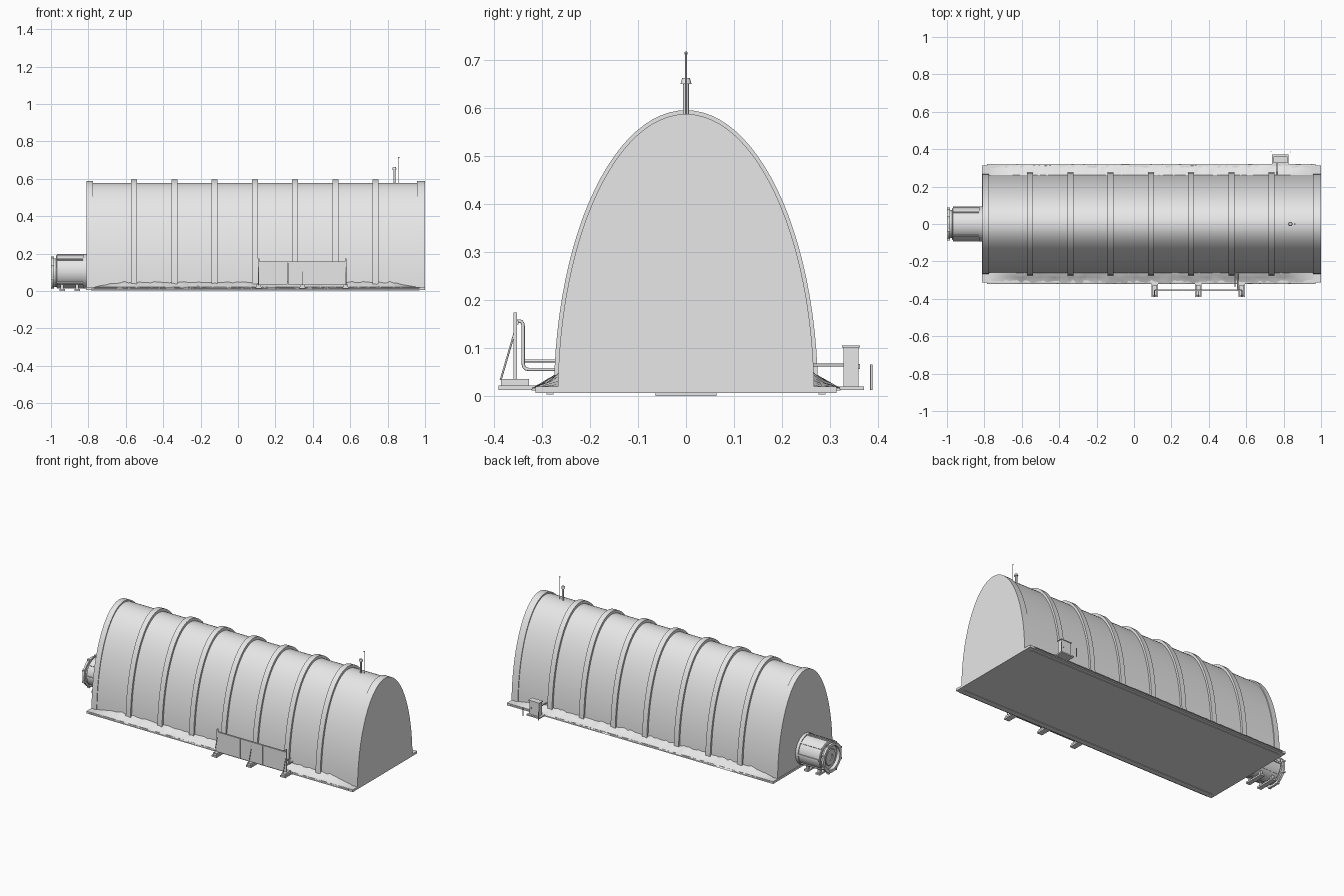
import bpy, bmesh, math, random
from mathutils import Vector, Matrix

if "Cube" in bpy.data.objects:
    bpy.data.objects.remove(bpy.data.objects["Cube"], do_unlink=True)
random.seed(4)

grey = bpy.data.materials.new("plain grey")
grey.use_nodes = True
grey.diffuse_color = (0.8, 0.8, 0.8, 1)
grey.node_tree.nodes["Principled BSDF"].inputs["Base Color"].default_value = (0.8, 0.8, 0.8, 1)


def finish(name, bm):
    """Turn a bmesh into a grey object, smooth except at sharp edges."""
    bmesh.ops.recalc_face_normals(bm, faces=bm.faces)
    for f in bm.faces:
        f.smooth = True
    for e in bm.edges:
        e.smooth = e.is_manifold and e.calc_face_angle(0) < math.radians(30)
    me = bpy.data.meshes.new(name)
    bm.to_mesh(me)
    bm.free()
    me.materials.append(grey)
    ob = bpy.data.objects.new(name, me)
    bpy.context.collection.objects.link(ob)
    return ob


def box(name, x0, x1, y0, y1, z0, z1):
    bm = bmesh.new()
    m = Matrix.Translation(((x0 + x1) / 2, (y0 + y1) / 2, (z0 + z1) / 2))
    bmesh.ops.create_cube(bm, size=1, matrix=m @ Matrix.Diagonal((x1 - x0, y1 - y0, z1 - z0, 1)))
    return finish(name, bm)


def arch(name, x0, x1, half_width, height, base=0.019, n=48):
    """Solid slice with a half-ellipse outline."""
    bm = bmesh.new()
    t0 = math.asin(base / height)
    pts = [(half_width * math.cos(t), height * math.sin(t))
           for t in (t0 + (math.pi - 2 * t0) * i / n for i in range(n + 1))]
    f = bm.faces.new([bm.verts.new((x0, y, z)) for y, z in pts])
    r = bmesh.ops.extrude_face_region(bm, geom=[f])
    bmesh.ops.translate(bm, vec=(x1 - x0, 0, 0),
                        verts=[v for v in r["geom"] if isinstance(v, bmesh.types.BMVert)])
    return finish(name, bm)


def lathe(name, profile, origin, axis="X", n=32):
    """Revolve (distance along axis, radius) pairs and cap both ends."""
    bm = bmesh.new()
    rings = []
    for d, r in profile:
        ring = []
        for i in range(n):
            a = 2 * math.pi * (i + 0.5) / n
            c, s = r * math.cos(a), r * math.sin(a)
            ring.append(bm.verts.new(Vector(origin) + Vector((d, c, s) if axis == "X" else (c, s, d))))
        rings.append(ring)
    for a, b in zip(rings, rings[1:]):
        for i in range(n):
            bm.faces.new((a[i], a[(i + 1) % n], b[(i + 1) % n], b[i]))
    bm.faces.new(rings[0])
    bm.faces.new(rings[-1])
    return finish(name, bm)


def pipe(name, pts, r):
    """Round tube along a path, with rounded corners."""
    path = [Vector(pts[0])]
    for a, b, c in zip(pts, pts[1:], pts[2:]):
        a, b, c = Vector(a), Vector(b), Vector(c)
        p = b + (a - b).normalized() * min(0.012, (a - b).length / 2)
        q = b + (c - b).normalized() * min(0.012, (c - b).length / 2)
        path += [p.lerp(b, t).lerp(b.lerp(q, t), t) for t in (0, 0.33, 0.67, 1)]
    path.append(Vector(pts[-1]))
    cu = bpy.data.curves.new(name, "CURVE")
    cu.dimensions = "3D"
    cu.bevel_depth, cu.bevel_resolution, cu.use_fill_caps = r, 2, True
    sp = cu.splines.new("POLY")
    sp.points.add(len(path) - 1)
    for p, v in zip(sp.points, path):
        p.co = (*v, 1)
    cu.materials.append(grey)
    ob = bpy.data.objects.new(name, cu)
    bpy.context.collection.objects.link(ob)
    return ob


# Floor slab with long runners underneath
box("floor_slab", -0.812, 1.0, -0.313, 0.313, 0.006, 0.02)
for side, s in (("left", 1), ("right", -1)):
    box(side + "_runner", -0.785, 0.97, s * 0.283 - 0.007, s * 0.283 + 0.007, 0.003, 0.007)

# Vaulted shell, end frames and ribs
arch("vault_shell", -0.8, 0.99, 0.263, 0.578)
arch("rear_end_frame", -0.81, -0.775, 0.267, 0.587)
arch("front_end_frame", 0.957, 1.0, 0.267, 0.587)
for i in range(7):
    x = -0.556 + 0.2153 * i
    arch(f"rib_{i + 1}", x - 0.016, x + 0.016, 0.275, 0.595)

# Rough earth banks along both long sides
for side, s in (("back", 1), ("front", -1)):
    bm = bmesh.new()
    n = 88
    rows = []
    for i in range(n + 1):
        x = -0.785 + 1.755 * i / n
        taper = min(1, i / 8, (n - i) / 8)
        row = []
        for y, h, jitter in ((0.24, 0.034, 0), (0.264, 0.027, 0.005), (0.285, 0.013, 0.005),
                             (0.302, 0.004, 0.004), (0.32, -0.003, 0.002), (0.322, -0.008, 0)):
            z = 0.019 + h * (taper if h > 0 else 1) + random.uniform(-jitter, jitter) * taper
            yy = y + random.uniform(-jitter, jitter) * 0.4
            row.append(bm.verts.new((x, s * min(yy, 0.322), z)))
        row.append(bm.verts.new((x, s * 0.24, 0.011)))
        rows.append(row)
    for a, b in zip(rows, rows[1:]):
        for j in range(len(a)):
            k = (j + 1) % len(a)
            bm.faces.new((a[j], a[k], b[k], b[j]))
    bm.faces.new(rows[0])
    bm.faces.new(rows[-1])
    finish(side + "_earth_bank", bm)

# Round entry tunnel with ring flange and recessed hatch
lathe("entry_tunnel", [(-0.972, 0.084), (-0.968, 0.088), (-0.80, 0.088)], (0, 0, 0.105))
lathe("tunnel_flange", [(-0.96, 0.076), (-0.985, 0.076), (-0.985, 0.088), (-0.998, 0.088),
                        (-0.998, 0.07), (-0.978, 0.07)], (0, 0, 0.097))
lathe("tunnel_hatch", [(-0.982, 0.05), (-0.986, 0.046), (-0.986, 0.02), (-0.982, 0.018)], (0, 0, 0.097))
lathe("tunnel_collar", [(-0.828, 0.08), (-0.828, 0.093), (-0.808, 0.093)], (0, 0, 0.105))
for i in range(8):
    a = math.pi * (i + 0.5) / 4
    y, z = 0.088 * math.cos(a), 0.097 + 0.088 * math.sin(a)
    box(f"flange_lug_{i + 1}", -1.0, -0.984, y - 0.006, y + 0.006, z - 0.006, z + 0.006)
    # Long bars around the tunnel wall
    bar = box(f"tunnel_bar_{i + 1}", -0.968, -0.81, -0.005, 0.005, -0.004, 0.004)
    b = math.pi * i / 4
    bar.data.transform(Matrix.Translation((0, 0.089 * math.cos(b), 0.105 + 0.089 * math.sin(b)))
                       @ Matrix.Rotation(b - math.pi / 2, 4, "X"))
for i, x in enumerate((-0.94, -0.86)):
    box(f"tunnel_foot_{i + 1}", x - 0.014, x + 0.014, -0.063, 0.063, 0.0, 0.01)
    for s in (-1, 1):
        box(f"tunnel_foot_post_{i}_{s}", x - 0.008, x + 0.008, s * 0.045 - 0.008, s * 0.045 + 0.008, 0.008, 0.045)

# Panel array on three feet, with posts and struts
feet = (0.11, 0.343, 0.577)
for i, x in enumerate(feet):
    box(f"panel_foot_{i + 1}", x - 0.017, x + 0.017, -0.39, -0.313, 0.012, 0.022)
    box(f"panel_block_{i + 1}", x - 0.012, x + 0.012, -0.385, -0.327, 0.022, 0.035)
    box(f"panel_post_{i + 1}", x - 0.004, x + 0.004, -0.359, -0.352, 0.03, 0.174 if i != 1 else 0.15)
    pipe(f"panel_strut_{i + 1}", [(x, -0.386, 0.033), (x, -0.357, 0.132)], 0.002)
for i in range(3):
    x = 0.112 + 0.154 * i
    box(f"panel_{i + 1}", x + 0.001, x + 0.153, -0.359, -0.353, 0.034, 0.156)
box("panel_rail", 0.11, 0.577, -0.355, -0.349, 0.149, 0.157)

# Service pipes from the panels into the shell
pipe("upper_pipe", [(0.54, -0.336, 0.073), (0.54, -0.255, 0.073)], 0.003)
pipe("lower_pipe", [(0.555, -0.354, 0.156), (0.555, -0.339, 0.156), (0.555, -0.339, 0.055),
                    (0.555, -0.255, 0.055)], 0.0035)

# Equipment cabinet behind
box("cabinet_foot", 0.738, 0.825, 0.313, 0.371, 0.012, 0.02)
box("cabinet", 0.75, 0.815, 0.328, 0.359, 0.02, 0.101)
box("cabinet_cap", 0.745, 0.82, 0.325, 0.362, 0.101, 0.105)
box("cabinet_handle", 0.80, 0.806, 0.358, 0.362, 0.056, 0.066)
pipe("cabinet_pipe", [(0.765, 0.25, 0.064), (0.765, 0.33, 0.064)], 0.003)
for i, x in enumerate((0.733, 0.838)):
    pipe(f"marker_post_{i + 1}", [(x, 0.386, 0.012), (x, 0.386, 0.065)], 0.0025)

# Roof vent and aerial
lathe("roof_vent", [(0.57, 0.006), (0.65, 0.006), (0.65, 0.012), (0.662, 0.008)], (0.836, 0, 0), "Z", 12)
lathe("roof_aerial", [(0.57, 0.0018), (0.711, 0.0018), (0.711, 0.003), (0.714, 0.004), (0.717, 0.002)],
      (0.859, 0, 0), "Z", 8)
